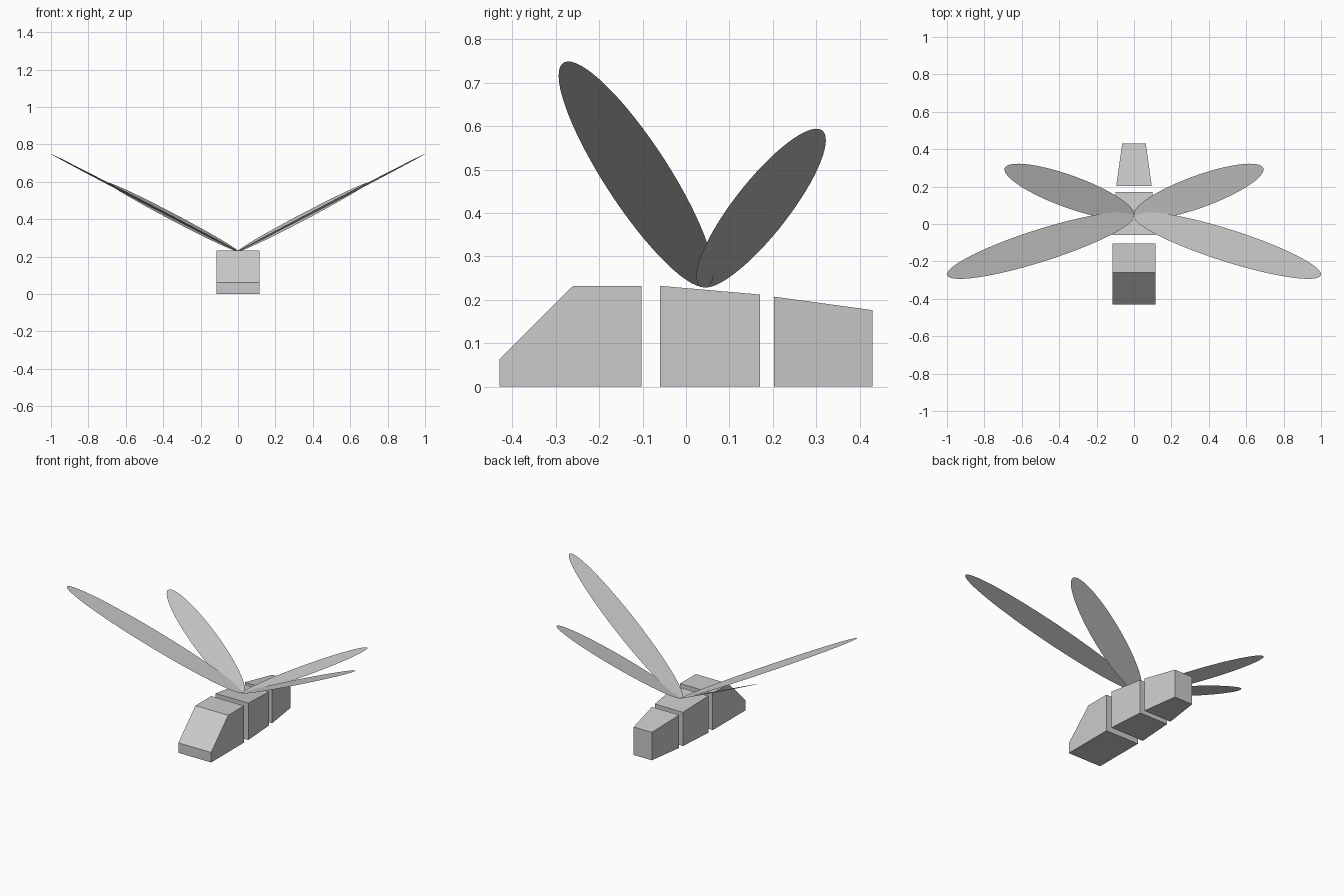
import bpy, bmesh, math
from mathutils import Vector

if "Cube" in bpy.data.objects:
    bpy.data.objects.remove(bpy.data.objects["Cube"])

grey = bpy.data.materials.new("light_grey")
grey.diffuse_color = (0.6, 0.6, 0.6, 1)
grey.use_nodes = True
grey.node_tree.nodes["Principled BSDF"].inputs["Base Color"].default_value = grey.diffuse_color


def finish(name, bm, fix_normals=False):
    if fix_normals:
        bmesh.ops.recalc_face_normals(bm, faces=bm.faces)
    mesh = bpy.data.meshes.new(name)
    bm.to_mesh(mesh)
    bm.free()
    mesh.materials.append(grey)
    ob = bpy.data.objects.new(name, mesh)
    bpy.context.collection.objects.link(ob)


def body_segment(name, profile, front_half, back_half):
    """Side profile of (y, z) points, spread across x and tapering to the back."""
    y0, y1 = min(p[0] for p in profile), max(p[0] for p in profile)
    bm = bmesh.new()
    rings = []
    for side in (-1, 1):
        ring = []
        for y, z in profile:
            half = front_half + (back_half - front_half) * (y - y0) / (y1 - y0)
            ring.append(bm.verts.new((side * half, y, z)))
        rings.append(ring)
        bm.faces.new(ring)
    left, right = rings
    for i in range(len(profile)):
        j = (i + 1) % len(profile)
        bm.faces.new((left[i], left[j], right[j], right[i]))
    finish(name, bm, True)


def wing(name, centre, long_half, wide_half, side, steps=64):
    """Flat elliptical blade, mirrored by side, facing upward."""
    bm = bmesh.new()
    verts = []
    for i in range(steps):
        t = 2 * math.pi * i / steps
        p = Vector(centre) + math.cos(t) * Vector(long_half) + math.sin(t) * Vector(wide_half)
        verts.append(bm.verts.new((side * p.x, p.y, p.z)))
    face = bm.faces.new(verts)
    face.normal_update()
    if face.normal.z < 0:
        face.normal_flip()
    finish(name, bm)


# Three separate body blocks
body_segment("head", [(-0.43, 0), (-0.43, 0.063), (-0.26, 0.232), (-0.103, 0.232), (-0.103, 0)], 0.114, 0.114)
body_segment("thorax", [(-0.06, 0), (-0.06, 0.232), (0.17, 0.212), (0.17, 0)], 0.114, 0.098)
body_segment("tail", [(0.203, 0), (0.203, 0.207), (0.43, 0.176), (0.43, 0)], 0.095, 0.063)

# Two pairs of wings meeting above the thorax
for side, label in ((-1, "left"), (1, "right")):
    wing("front_wing_" + label, (0.5, -0.115, 0.489), (0.499, -0.158, 0.26), (0.0235, 0.083, 0.006), side)
    wing("rear_wing_" + label, (0.346, 0.173, 0.411), (0.345, 0.126, 0.183), (-0.032, 0.08, 0.004), side)
